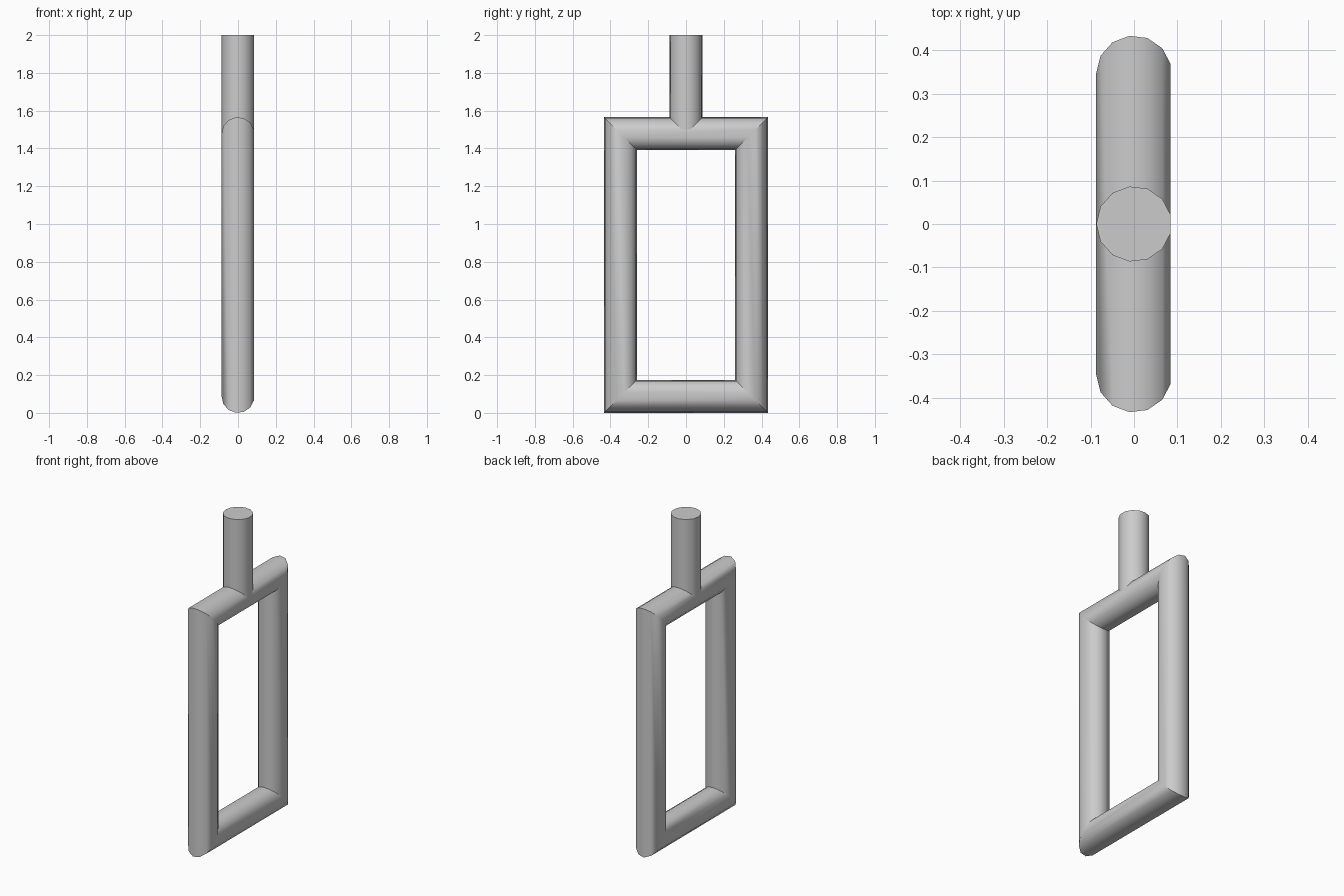
import bpy, bmesh, math

cube = bpy.data.objects.get("Cube")
if cube:
    bpy.data.objects.remove(cube, do_unlink=True)

RADIUS = 0.087
SIDES = 13
HALF_WIDTH = 0.347               # tube centreline
LOW, HIGH = 0.087, 1.479
TOP = 2.0

grey = bpy.data.materials.new("plain grey")
grey.use_nodes = True
colour = (0.6, 0.6, 0.6, 1)
grey.diffuse_color = colour
grey.node_tree.nodes["Principled BSDF"].inputs["Base Color"].default_value = colour

# Round section with one vertex on the -x side: (x, offset)
section = [(-RADIUS * math.cos(math.tau * i / SIDES),
            RADIUS * math.sin(math.tau * i / SIDES)) for i in range(SIDES)]


def bridge(bm, a, b):
    for i in range(SIDES):
        j = (i + 1) % SIDES
        bm.faces.new((a[i], a[j], b[j], b[i]))


def finish(bm, name):
    bmesh.ops.recalc_face_normals(bm, faces=bm.faces)
    mesh = bpy.data.meshes.new(name)
    bm.to_mesh(mesh)
    bm.free()
    mesh.materials.append(grey)
    obj = bpy.data.objects.new(name, mesh)
    bpy.context.collection.objects.link(obj)
    bpy.ops.object.select_all(action="DESELECT")
    obj.select_set(True)
    bpy.context.view_layer.objects.active = obj
    bpy.ops.object.shade_smooth_by_angle(angle=math.radians(35))


# Rectangular frame: the section swept round four mitred corners
bm = bmesh.new()
rings = []
for sy, sz in ((-1, -1), (1, -1), (1, 1), (-1, 1)):
    z = HIGH if sz > 0 else LOW
    rings.append([bm.verts.new((x, sy * (HALF_WIDTH + d), z + sz * d))
                  for x, d in section])
for k in range(4):
    bridge(bm, rings[k], rings[(k + 1) % 4])
finish(bm, "frame")

# Upright stem, rooted inside the top bar
bm = bmesh.new()
foot, head = [[bm.verts.new((x, y, z)) for x, y in section] for z in (HIGH, TOP)]
bridge(bm, foot, head)
bm.faces.new(foot)
bm.faces.new(head)
finish(bm, "stem")
